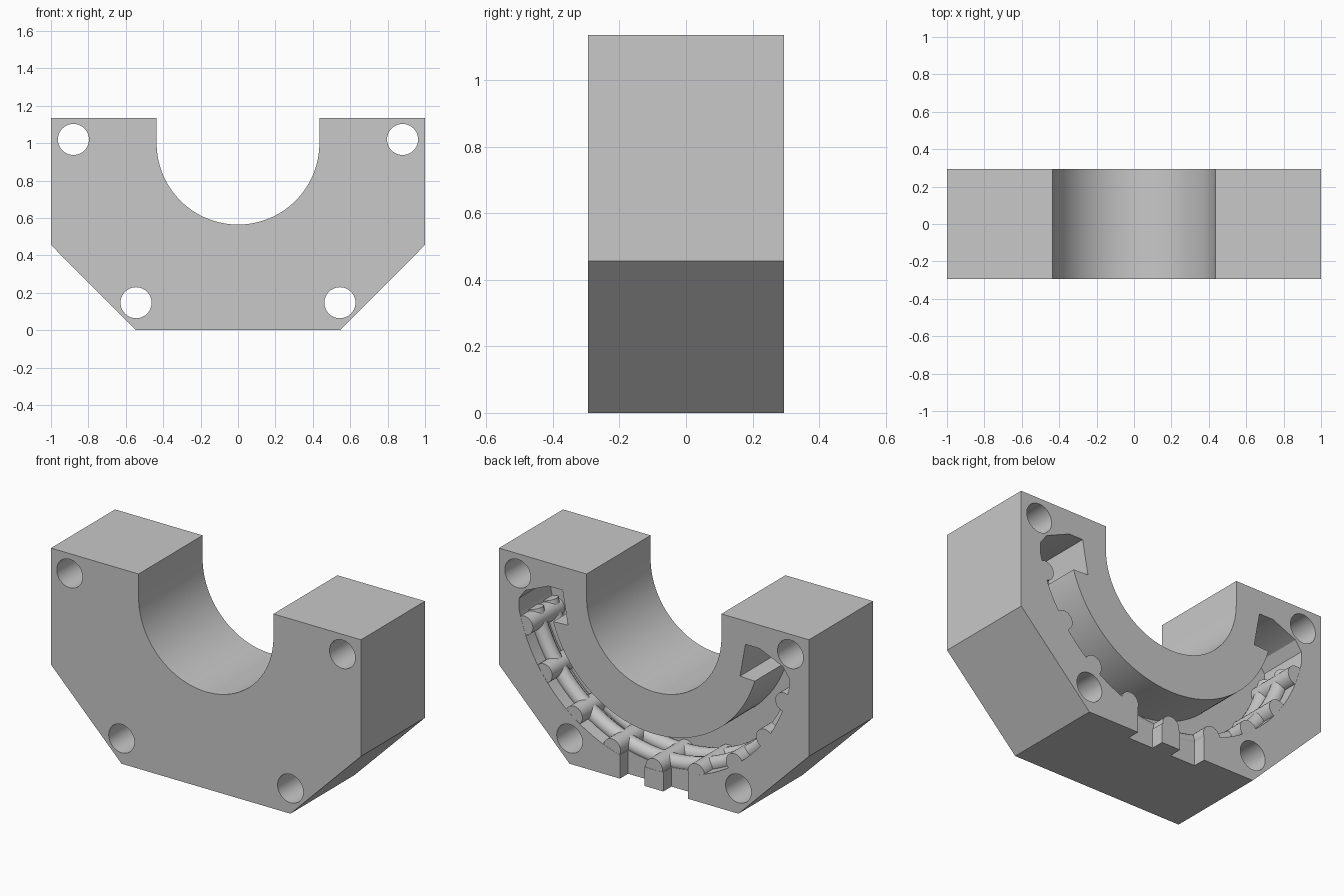
import bpy, bmesh
from math import sin, cos, pi, radians
from mathutils import Vector, Matrix

cube = bpy.data.objects.get("Cube")
if cube:
    bpy.data.objects.remove(cube, do_unlink=True)

HALF = 0.295      # half thickness of the block
CENTRE = 1.0      # height of the ring axis
WALL = 0.89       # outer radius of the ring channel

grey = bpy.data.materials.new("plain grey")
grey.use_nodes = True
grey.diffuse_color = (0.58, 0.58, 0.58, 1)
grey.node_tree.nodes["Principled BSDF"].inputs["Base Color"].default_value = grey.diffuse_color


def finish(bm, name):
    bmesh.ops.recalc_face_normals(bm, faces=bm.faces)
    mesh = bpy.data.meshes.new(name)
    bm.to_mesh(mesh)
    bm.free()
    mesh.materials.append(grey)
    obj = bpy.data.objects.new(name, mesh)
    bpy.context.collection.objects.link(obj)
    return obj


def prism(name, outline, y0, y1):
    """Extrude an x-z outline along y."""
    bm = bmesh.new()
    face = bm.faces.new([bm.verts.new((x, y0, z)) for x, z in outline])
    new = bmesh.ops.extrude_face_region(bm, geom=[face])["geom"]
    bmesh.ops.translate(bm, vec=(0, y1 - y0, 0),
                        verts=[v for v in new if isinstance(v, bmesh.types.BMVert)])
    return finish(bm, name)


def arc(radius, start, end, steps, x=0, z=CENTRE):
    """Points on an arc, angles in degrees measured downward from +x."""
    angles = [radians(start + (end - start) * i / steps) for i in range(steps + 1)]
    return [(x + radius * cos(a), z - radius * sin(a)) for a in angles]


def mirrored(points):
    return [(-x, z) for x, z in reversed(points)]


def smooth(obj):
    bpy.ops.object.select_all(action="DESELECT")
    obj.select_set(True)
    bpy.context.view_layer.objects.active = obj
    bpy.ops.object.shade_smooth_by_angle(angle=radians(30))


def cut(target, cutter):
    mod = target.modifiers.new("cut", "BOOLEAN")
    mod.operation = "DIFFERENCE"
    mod.solver = "EXACT"
    mod.object = cutter
    bpy.context.view_layer.objects.active = target
    bpy.ops.object.modifier_apply(modifier=mod.name)
    bpy.data.objects.remove(cutter, do_unlink=True)


# Block with chamfered lower corners and a U-shaped bore
side = [(0.545, 0), (1, 0.456), (1, 1.136), (0.435, 1.136)]
block = prism("mould_block", side + arc(0.435, 0, 180, 64) + mirrored(side), -HALF, HALF)

# Ring channel with a wider pocket at each end, open to the back
end = [(0.555, 0.805), (0.59, 1.0), (0.68, 1.0), (0.83, 0.935), (0.87, 0.88)]
channel = (end + arc(WALL, 12, 168, 64) + mirrored(end) + arc(0.68, 163, 17, 64))
cut(block, prism("channel_cutter", channel, 0, HALF + 0.1))

# Four bolt holes and the two shallow slots through the bottom edge
for s in (-1, 1):
    for x, z in ((0.88, 1.02), (0.545, 0.147)):
        hole = arc(0.083, 0, 360, 40, s * x, z)[:-1]
        cut(block, prism("hole_cutter", hole, -0.5, 0.5))
    slot = [(s * 0.06, -0.1), (s * 0.22, -0.1), (s * 0.22, 0.2), (s * 0.06, 0.2)]
    cut(block, prism("slot_cutter", slot, HALF - 0.075, HALF + 0.1))
smooth(block)

# Rounded cross ribs along the outer wall of the channel
for i in range(1, 10):
    (x, z), = arc(WALL - 0.01, 18 * i, 18 * i, 1)[:1]
    rib = prism("cross_rib", arc(0.055, 0, 360, 24, x, z)[:-1], -0.01, HALF - 0.001)
    smooth(rib)

# Round ribs that follow the ring
for y in (0.175, 0.04):
    bm = bmesh.new()
    turn = Matrix.Rotation(pi / 2, 4, "X")
    start = Matrix.Rotation(radians(14), 4, "Y")
    ring = bmesh.ops.create_circle(bm, cap_ends=True, segments=16, radius=0.045)["verts"]
    bmesh.ops.translate(bm, verts=ring, vec=(WALL - 0.015, 0, 0))
    bmesh.ops.transform(bm, verts=ring, matrix=start)
    # stand the circle across the sweep direction
    middle = sum((v.co for v in ring), Vector()) / len(ring)
    for k, v in enumerate(ring):
        a = 2 * pi * k / len(ring)
        v.co = middle.normalized() * (WALL - 0.015 + 0.045 * cos(a)) + Vector((0, 0.045 * sin(a), 0))
    bmesh.ops.spin(bm, geom=bm.verts[:] + bm.edges[:] + bm.faces[:], cent=(0, 0, 0),
                   axis=(0, 1, 0), angle=radians(152), steps=64)
    bmesh.ops.translate(bm, verts=bm.verts, vec=(0, y, CENTRE))
    smooth(finish(bm, "ring_rib"))
